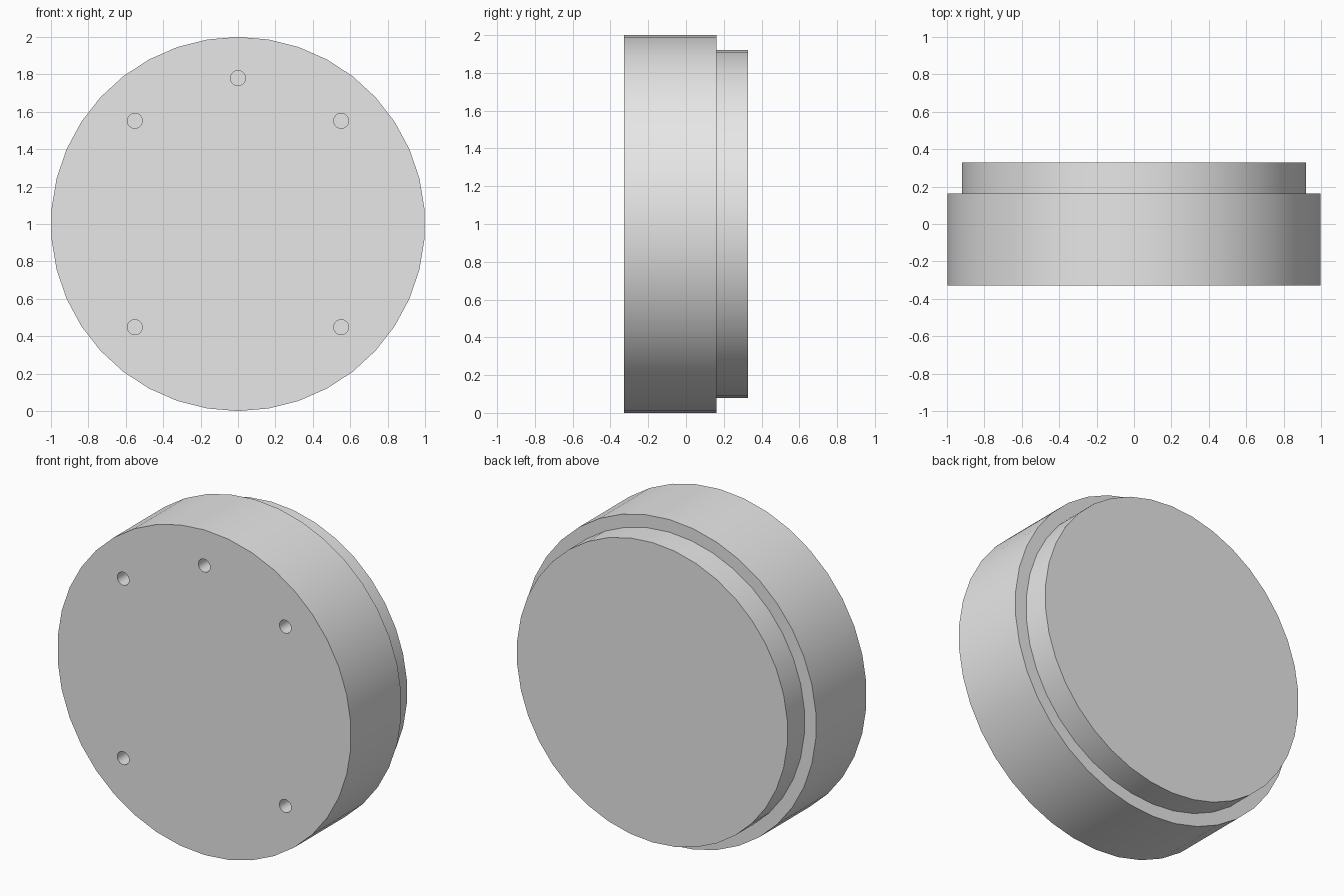
import bpy
import math

cube = bpy.data.objects.get("Cube")
if cube:
    bpy.data.objects.remove(cube, do_unlink=True)

grey = bpy.data.materials.new("light_grey")
grey.use_nodes = True
grey.diffuse_color = (0.8, 0.8, 0.8, 1)
grey.node_tree.nodes["Principled BSDF"].inputs["Base Color"].default_value = (0.8, 0.8, 0.8, 1)


def disc(name, radius, front, back, x=0, z=1, sides=38):
    """Cylinder lying along y, with a vertex at its top."""
    bpy.ops.mesh.primitive_cylinder_add(
        vertices=sides, radius=radius, depth=back - front,
        location=(x, (front + back) / 2, z), rotation=(math.pi / 2, 0, 0))
    obj = bpy.context.object
    obj.name = name
    obj.data.materials.append(grey)
    return obj


def smooth(obj):
    bpy.ops.object.select_all(action='DESELECT')
    obj.select_set(True)
    bpy.context.view_layer.objects.active = obj
    bpy.ops.object.shade_smooth_by_angle(angle=math.radians(30))


FRONT, STEP, BACK = -0.328, 0.162, 0.328

# Wide body and the narrower raised disc behind it
body = disc("body", 1.0, FRONT, STEP)
rear_step = disc("rear_step", 0.922, STEP - 0.02, BACK)

# Five blind screw holes in the front face
for angle in (45, 90, 135, 225, 315):
    a = math.radians(angle)
    cutter = disc("hole_cutter", 0.04, FRONT - 0.1, FRONT + 0.2,
                  0.78 * math.cos(a), 1 + 0.78 * math.sin(a), 32)
    cut = body.modifiers.new("hole", 'BOOLEAN')
    cut.operation = 'DIFFERENCE'
    cut.solver = 'EXACT'
    cut.object = cutter
    bpy.context.view_layer.objects.active = body
    bpy.ops.object.modifier_apply(modifier=cut.name)
    bpy.data.objects.remove(cutter, do_unlink=True)

for part in (body, rear_step):
    smooth(part)
